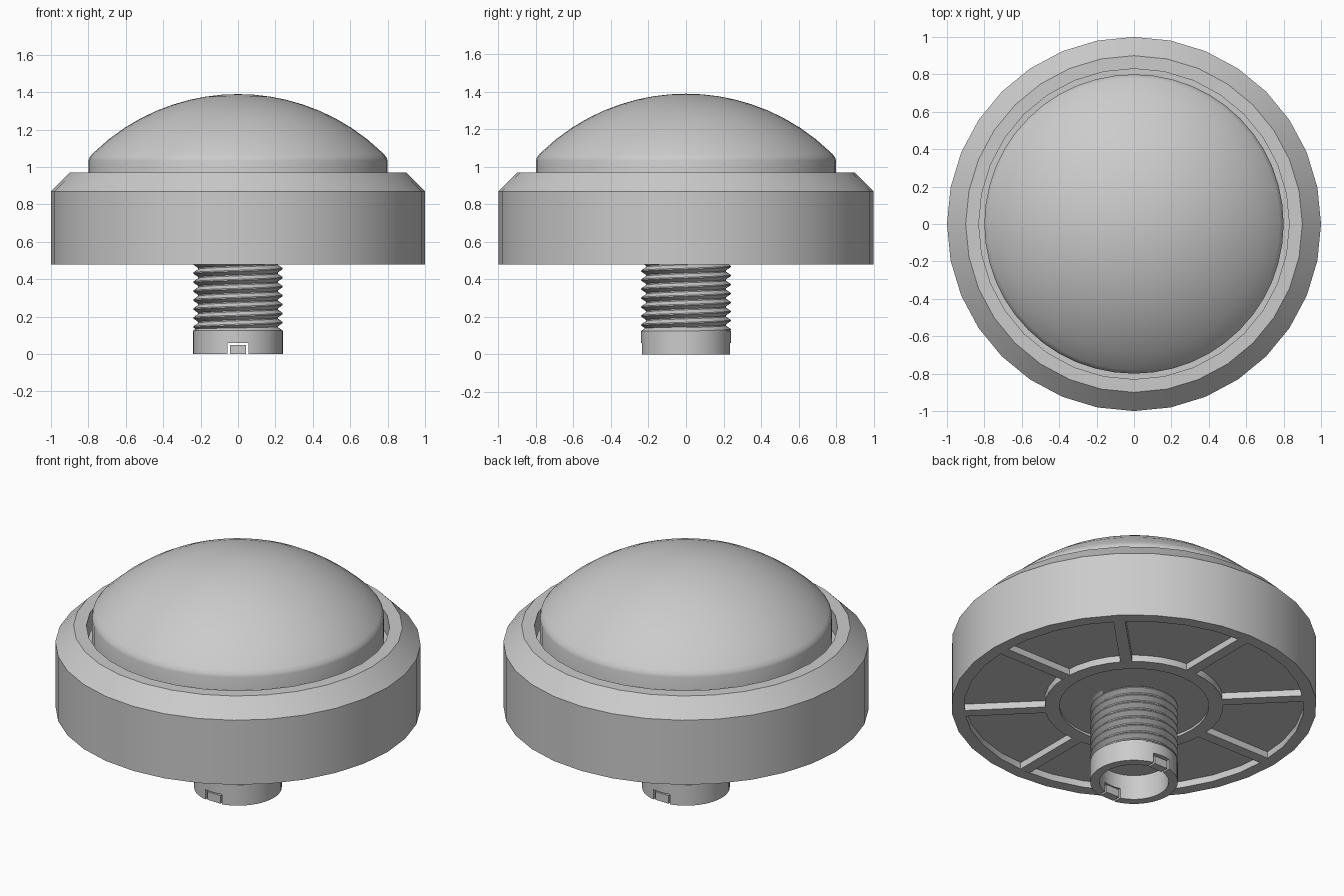
import bpy, bmesh, math
from mathutils import Matrix

if "Cube" in bpy.data.objects:
    bpy.data.objects.remove(bpy.data.objects["Cube"], do_unlink=True)

GREY = (0.6, 0.6, 0.6, 1)
mat = bpy.data.materials.new("grey plastic")
mat.use_nodes = True
mat.diffuse_color = GREY
mat.node_tree.nodes["Principled BSDF"].inputs["Base Color"].default_value = GREY


def finish(name, bm, smooth=True):
    bmesh.ops.recalc_face_normals(bm, faces=bm.faces)
    me = bpy.data.meshes.new(name)
    bm.to_mesh(me)
    bm.free()
    me.materials.append(mat)
    ob = bpy.data.objects.new(name, me)
    bpy.context.collection.objects.link(ob)
    if smooth:
        bpy.ops.object.select_all(action="DESELECT")
        ob.select_set(True)
        bpy.context.view_layer.objects.active = ob
        bpy.ops.object.shade_smooth_by_angle(angle=math.radians(30))
    return ob


def lathe(name, profile, segments, closed=False):
    """Spin a radius/height profile about the z axis."""
    bm = bmesh.new()
    verts = [bm.verts.new((r, 0, z)) for r, z in profile]
    pairs = list(zip(verts, verts[1:]))
    if closed:
        pairs.append((verts[-1], verts[0]))
    edges = [bm.edges.new(p) for p in pairs]
    bmesh.ops.spin(bm, geom=verts + edges, cent=(0, 0, 0), axis=(0, 0, 1),
                   angle=math.tau, steps=segments)
    bmesh.ops.remove_doubles(bm, verts=bm.verts, dist=0.0005)
    return finish(name, bm)


def add_box(bm, size, centre, turn=0):
    m = (Matrix.Rotation(turn, 4, "Z") @ Matrix.Translation(centre)
         @ Matrix.Diagonal((*size, 1)))
    bmesh.ops.create_cube(bm, size=1, matrix=m)


# Housing: chamfered rim, groove for the plunger, recessed underside
lathe("housing", [(0, 0.495), (0.41, 0.495), (0.41, 0.48), (0.49, 0.48),
                  (0.49, 0.52), (0.93, 0.52), (0.93, 0.48), (1, 0.48),
                  (1, 0.87), (0.9, 0.97), (0.83, 0.97), (0.83, 0.85),
                  (0, 0.85)], 32)

# Eight ribs between the pockets on the underside
bm = bmesh.new()
for i in range(8):
    add_box(bm, (0.445, 0.065, 0.05), (0.71, 0, 0.5055), i * math.tau / 8)
finish("underside_ribs", bm, smooth=False)

# Domed plunger: straight wall, softened shoulder, spherical cap
R_DOME, TOP = 1.11, 1.39
cap = []
for i in range(10):
    r = 0.78 * (1 - i / 9)
    cap.append((r, TOP - R_DOME + math.sqrt(R_DOME ** 2 - r * r)))
lathe("dome_plunger", [(0, 0.86), (0.8, 0.86), (0.8, 1.035), (0.795, 1.05)] + cap, 48)

# Threaded stem: four-point tooth swept along a helix
N, PITCH, TURNS = 32, 0.048, 8
tooth = [(0.213, 0), (0.239, 0.018), (0.239, 0.024), (0.213, 0.042)]
bm = bmesh.new()
rows = []
for k in range(N * TURNS + 1):
    a = math.tau * k / N
    z0 = 0.1 + PITCH * k / N
    rows.append([bm.verts.new((r * math.cos(a), r * math.sin(a), z0 + z))
                 for r, z in tooth])
for k in range(N * TURNS):
    a, b = rows[k], rows[k + 1]
    for j in range(3):
        bm.faces.new((a[j], b[j], b[j + 1], a[j + 1]))
    if k + N + 1 < len(rows):
        bm.faces.new((a[3], b[3], rows[k + N + 1][0], rows[k + N][0]))
finish("threaded_stem", bm)

# Plug closing the hollow stem
lathe("stem_plug", [(0, 0.15), (0.2, 0.15), (0.2, 0.49), (0, 0.49)], N)

# Hollow collar at the foot, notched at front and back
collar = lathe("stem_collar", [(0.19, 0), (0.24, 0), (0.24, 0.125),
                               (0.19, 0.16)], 48, closed=True)
bm = bmesh.new()
for s in (-1, 1):
    add_box(bm, (0.11, 0.14, 0.12), (0, s * 0.22, 0))
cutter = finish("notch_cutter", bm, smooth=False)
cutter.hide_render = True
cutter.hide_set(True)
cutter.display_type = "WIRE"
cut = collar.modifiers.new("notches", "BOOLEAN")
cut.operation = "DIFFERENCE"
cut.solver = "EXACT"
cut.object = cutter
bpy.context.view_layer.objects.active = collar
bpy.ops.object.modifier_apply(modifier=cut.name)
bpy.data.objects.remove(cutter, do_unlink=True)

# Contact clips sitting in the notches
bm = bmesh.new()
for s in (-1, 1):
    add_box(bm, (0.088, 0.05, 0.048), (0, s * 0.205, 0.024))
finish("contact_clips", bm, smooth=False)
